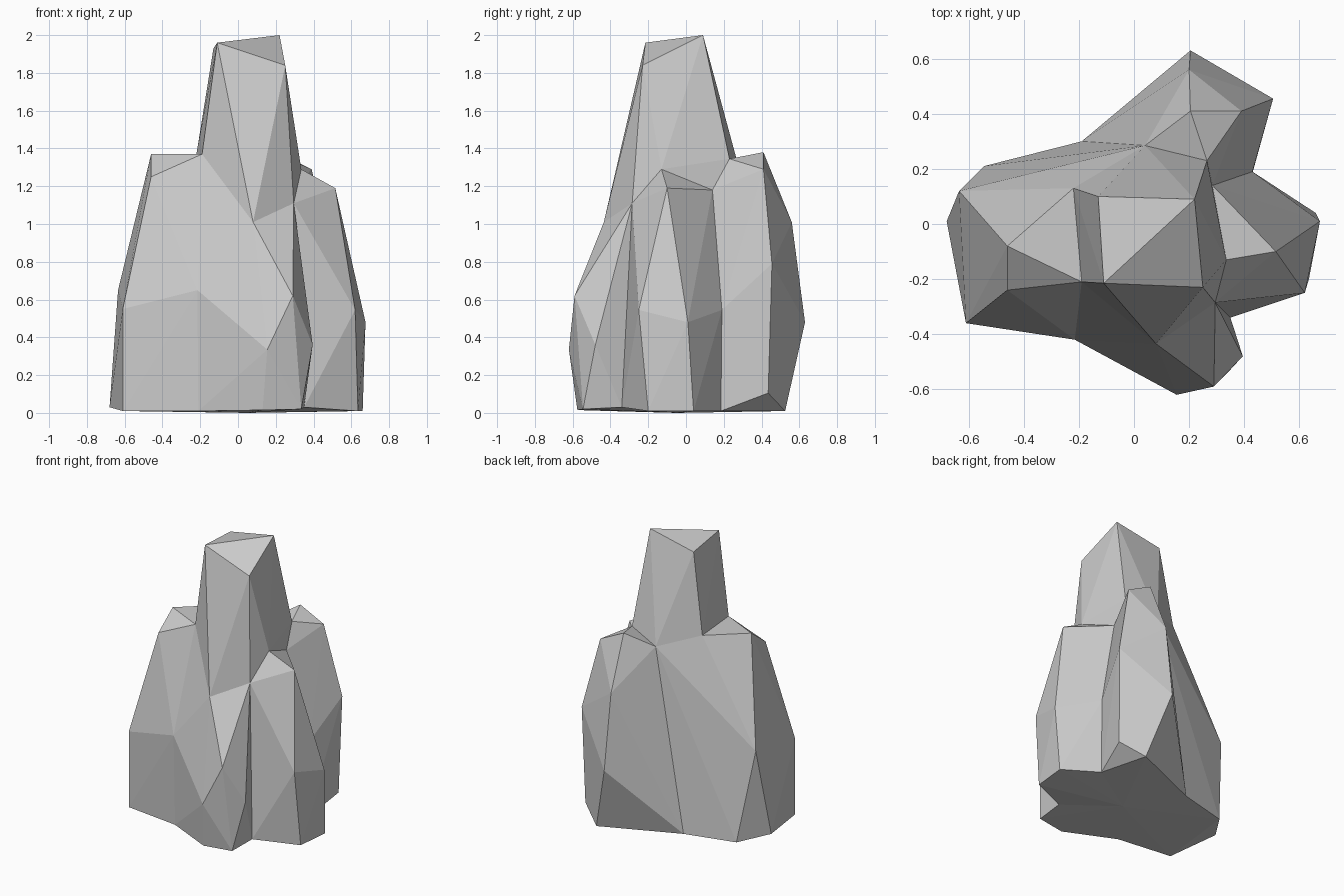
import bpy, bmesh
from mathutils import Vector

if "Cube" in bpy.data.objects:
    bpy.data.objects.remove(bpy.data.objects["Cube"])

# Corners shared by neighbouring shards
spire_foot = [(-.19, -.21, 1.37), (-.22, .13, 1.37)]
back_valley = (.04, .285, 1.28)
back_foot = (-.19, .30, .01)
brow = (.08, -.435, 1.01)
cleft_top, cleft_foot = (.295, -.285, 1.11), (.35, -.34, .03)
side_valley = [(.285, .14, 1.18), (.43, .19, .545), (.43, .185, .01)]
ridge, saddle = (.335, -.13, 1.29), (.265, .23, 1.345)
front_fold = [(-.215, -.42, .65), (-.21, -.41, .01)]
core = [(.05, -.05, 0), (.05, 0, 1.0)]


def shard(name, points):
    """One flat-faced convex block of stone."""
    bm = bmesh.new()
    for p in points + core:
        bm.verts.new(p)
    res = bmesh.ops.convex_hull(bm, input=bm.verts)
    loose = {g for g in res["geom_interior"] + res["geom_unused"]
             if isinstance(g, bmesh.types.BMVert)}
    bmesh.ops.delete(bm, geom=list(loose), context='VERTS')
    bmesh.ops.recalc_face_normals(bm, faces=bm.faces)
    me = bpy.data.meshes.new(name)
    bm.to_mesh(me)
    bm.free()
    ob = bpy.data.objects.new(name, me)
    bpy.context.collection.objects.link(ob)
    return ob


# Tall central spire
spire = shard("rock", spire_foot + [
    back_valley, saddle, ridge, side_valley[0], cleft_top, brow,
    (-.11, -.215, 1.96), (.22, .09, 2.0), (.25, -.23, 1.84), (-.13, .10, 1.93)])

# Broad left block
left = shard("left_block", spire_foot + front_fold + [
    back_valley, back_foot,
    (-.46, -.24, 1.25), (-.46, -.08, 1.37),
    (-.635, .12, .65), (-.61, -.36, .55),
    (-.68, .01, .03), (-.61, -.36, .01), (-.545, .21, .01)])

# Front block
front = shard("front_block", front_fold + [
    spire_foot[0], brow, cleft_top, cleft_foot, back_valley, back_foot,
    (.155, -.62, .335), (.13, -.575, .015),
    (.29, -.59, .62), (.335, -.545, .02), (.395, -.48, .36)])

# Right shard
right = shard("right_shard", side_valley + [
    cleft_top, cleft_foot, ridge, (.515, -.10, 1.19),
    (.62, -.25, .545), (.675, .01, .48), (.635, -.20, .01), (.66, .04, .01)])

# Back block
back = shard("back_block", side_valley + [
    saddle, back_valley, back_foot,
    (.205, .41, 1.38), (.39, .41, 1.29), (.20, .56, 1.01),
    (.505, .455, .79), (.205, .63, .48), (.49, .435, .105), (.34, .525, .01)])

# Fuse the shards into one rock
bpy.context.view_layer.objects.active = spire
for ob in (left, front, right, back):
    mod = spire.modifiers.new("fuse", 'BOOLEAN')
    mod.operation, mod.solver, mod.object = 'UNION', 'EXACT', ob
    bpy.ops.object.modifier_apply(modifier=mod.name)
    bpy.data.objects.remove(ob)
